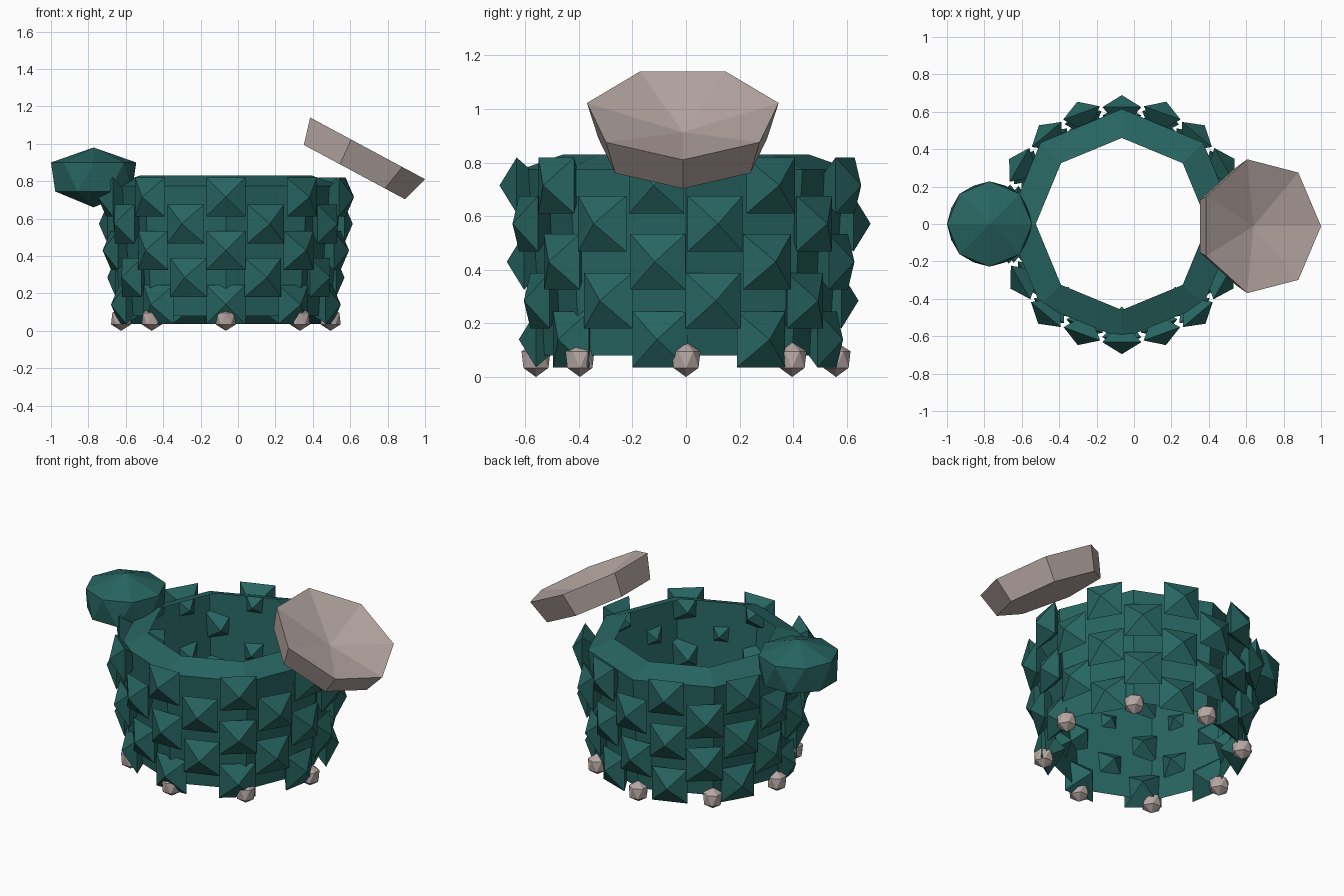
import bpy
from math import sin, cos, radians, pi
from mathutils import Matrix, Vector

if "Cube" in bpy.data.objects:
    bpy.data.objects.remove(bpy.data.objects["Cube"])

CX = -0.065  # centre of the basket body


def material(name, rgb):
    m = bpy.data.materials.new(name)
    m.diffuse_color = (*rgb, 1)
    m.use_nodes = True
    m.node_tree.nodes["Principled BSDF"].inputs["Base Color"].default_value = m.diffuse_color
    return m


GREEN = material("deep teal green", (0.02, 0.13, 0.12))
TAUPE = material("warm taupe", (0.47, 0.39, 0.37))


def make(name, verts, faces, mat, matrix=Matrix()):
    me = bpy.data.meshes.new(name)
    me.from_pydata(verts, [], faces)
    me.transform(matrix)
    me.materials.append(mat)
    me.update()
    ob = bpy.data.objects.new(name, me)
    bpy.context.collection.objects.link(ob)
    return ob


def lathe(name, profile, n, mat, matrix=Matrix(), bottom=None, top=None, twist=0.0):
    """Stack of n-sided rings (radius, z); optional pole heights close the ends."""
    verts, faces = [], []
    for i, (r, z) in enumerate(profile):
        for k in range(n):
            a = 2 * pi * k / n + twist * i
            verts.append((r * cos(a), r * sin(a), z))
    for i in range(len(profile) - 1):
        for k in range(n):
            a, b = i * n + k, i * n + (k + 1) % n
            if twist:
                faces += [(a, b, a + n), (b, b + n, a + n)]
            else:
                faces.append((a, b, b + n, a + n))
    last = (len(profile) - 1) * n
    if bottom is not None:
        verts.append((0, 0, bottom))
        faces += [((k + 1) % n, k, len(verts) - 1) for k in range(n)]
    if top is not None:
        verts.append((0, 0, top))
        faces += [(last + k, last + (k + 1) % n, len(verts) - 1) for k in range(n)]
    return make(name, verts, faces, mat, matrix)


# Open eight-sided wall with a sloping rim
lathe("body_wall", [(0.56, 0.08), (0.615, 0.775), (0.46, 0.83)], 8, GREEN,
      Matrix.Translation((CX, 0, 0)))

# Staggered rows of square studs, pointed outside and inside
H = 0.104
ROWS = [(0.14, 0.56), (0.285, 0.58), (0.43, 0.605), (0.572, 0.625), (0.715, 0.632)]
for i, (z, r) in enumerate(ROWS):
    for k in range(9):
        a = radians(-90 + 20 * (i % 2) + 40 * k)
        verts = [(0, -H, -H), (0, H, -H), (0, H, H), (0, -H, H),
                 (0.064, 0, 0), (-0.12, 0, 0)]
        faces = [(j, (j + 1) % 4, 4) for j in range(4)]
        faces += [((j + 1) % 4, j, 5) for j in range(4)]
        make(f"stud_row{i + 1}_{k + 1}", verts, faces, GREEN,
             Matrix.Translation((CX + r * cos(a), r * sin(a), z)) @ Matrix.Rotation(a, 4, "Z"))

# Small faceted feet under the wall
for k in range(8):
    a = k * pi / 4
    lathe(f"foot_{k + 1}", [(0.054, 0.034), (0.054, 0.096)], 6, TAUPE,
          Matrix.Translation((CX + 0.56 * cos(a), 0.56 * sin(a), 0)),
          bottom=0.0, top=0.13, twist=pi / 6)

# Faceted knob on the left
lathe("side_knob", [(0.222, 0.745), (0.228, 0.9)], 8, GREEN,
      Matrix.Translation((-0.772, 0, 0)) @ Matrix.Rotation(-pi / 8, 4, "Z"),
      bottom=0.66, top=0.98, twist=pi / 8)

# Tilted seven-sided dish on the right, dented on top
x = Vector((0.881, 0, -0.473)).normalized()
y = Vector((0, 1, 0))
tilt = Matrix((x, y, x.cross(y))).transposed().to_4x4()
lathe("tilted_dish", [(0.323, -0.145), (0.367, 0.0)], 7, TAUPE,
      Matrix.Translation((0.677, -0.012, 0.984)) @ tilt, bottom=-0.145, top=-0.08)
